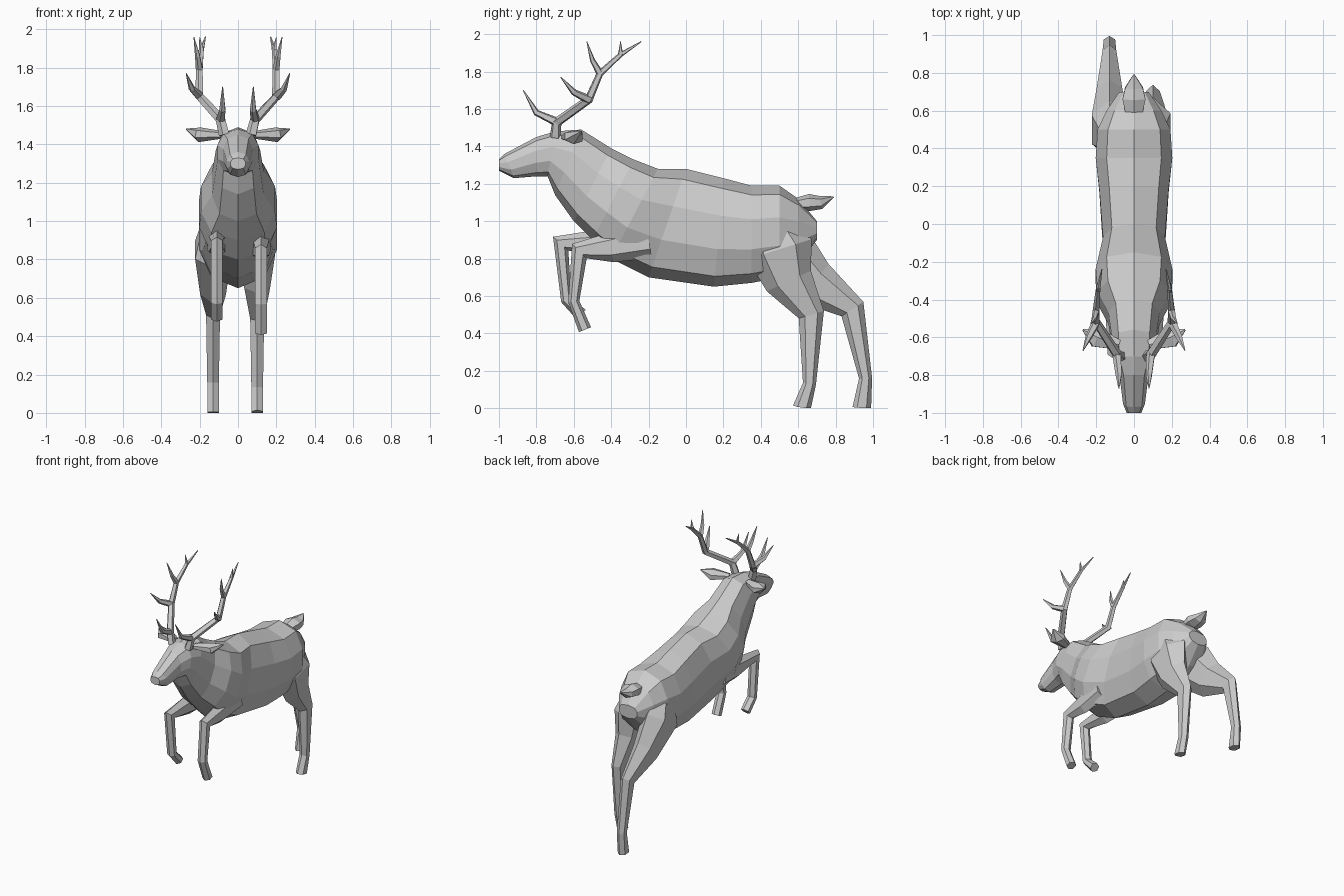
import bpy, bmesh, math
from mathutils import Vector

default_cube = bpy.data.objects.get("Cube")
if default_cube:
    bpy.data.objects.remove(default_cube)

shade = .6
grey = bpy.data.materials.new("plain grey")
grey.use_nodes = True
grey.diffuse_color = (shade, shade, shade, 1)
grey.node_tree.nodes["Principled BSDF"].inputs["Base Color"].default_value = grey.diffuse_color


def skin(bm, rings):
    """Join rings of points into a closed, flat-faced skin."""
    rows = [[bm.verts.new(point) for point in ring] for ring in rings]
    count = len(rows[0])
    for row, following in zip(rows, rows[1:]):
        for i in range(count):
            j = (i + 1) % count
            bm.faces.new((row[i], row[j], following[j], following[i]))
    bm.faces.new(reversed(rows[0]))
    bm.faces.new(rows[-1])


def tube(bm, points, widths, depths, sides=6, across=Vector((1, 0, 0))):
    """Skin a bent path; widths run along the across axis, depths at right angles."""
    points = [Vector(point) for point in points]
    last = len(points) - 1
    rings = []
    for i, (centre, width, depth) in enumerate(zip(points, widths, depths)):
        arriving = (centre - points[max(i - 1, 0)]).normalized()
        leaving = (points[min(i + 1, last)] - centre).normalized()
        along = (arriving + leaving).normalized()
        wide = (across - along * across.dot(along)).normalized()
        deep = along.cross(wide)
        ring = []
        for k in range(sides):
            angle = math.tau * (k + .5) / sides
            corner = centre + wide * width * math.cos(angle) + deep * depth * math.sin(angle)
            corner.z = max(corner.z, 0)
            ring.append(corner)
        rings.append(ring)
    skin(bm, rings)


def finish(name, bm):
    bmesh.ops.recalc_face_normals(bm, faces=bm.faces)
    mesh = bpy.data.meshes.new(name)
    bm.to_mesh(mesh)
    bm.free()
    mesh.materials.append(grey)
    part = bpy.data.objects.new(name, mesh)
    bpy.context.collection.objects.link(part)


def make_body():
    """Rounded-box sections, each given by its top (y, z), bottom (y, z) and half width."""
    head = [
        ((-1, 1.33), (-1, 1.27), .04),
        ((-.97, 1.36), (-.92, 1.23), .06),
        ((-.8, 1.45), (-.8, 1.24), .08),
        ((-.7, 1.48), (-.74, 1.24), .11),
    ]
    neck = [
        ((-.56, 1.49), (-.7, 1.14), .12),
        ((-.4, 1.39), (-.6, 1), .14),
        ((-.28, 1.33), (-.5, .9), .2),
    ]
    barrel = [
        ((-.15, 1.28), (-.4, .8), .21),
        ((0, 1.28), (-.2, .7), .17),
        ((.2, 1.23), (.15, .65), .19),
    ]
    rump = [
        ((.35, 1.19), (.35, .67), .21),
        ((.5, 1.19), (.5, .7), .2),
        ((.6, 1.12), (.6, .77), .15),
        ((.7, 1), (.7, .9), .08),
    ]
    sides = 10
    rings = []
    for top, bottom, width in head + neck + barrel + rump:
        top, bottom = Vector((0, *top)), Vector((0, *bottom))
        ring = []
        for k in range(sides):
            angle = math.tau * k / sides
            swell = math.copysign(abs(math.sin(angle)) ** .7, math.sin(angle))
            corner = top.lerp(bottom, (1 - math.cos(angle)) / 2)
            corner.x = swell * width
            ring.append(corner)
        rings.append(ring)
    bm = bmesh.new()
    skin(bm, rings)
    finish("body", bm)


def make_leg(name, x, path, depths):
    """A leg bends only in the y-z plane and is narrower than it is deep."""
    bm = bmesh.new()
    widths = [max(.035, depth * .6) for depth in depths]
    tube(bm, [(x, y, z) for y, z in path], widths, depths)
    finish(name, bm)


def make_leaf(name, points, widths, across):
    """Ears and tail are flattened, pointed leaves."""
    bm = bmesh.new()
    tube(bm, points, widths, [width * .65 for width in widths], across=across)
    finish(name, bm)


def make_antler(name, side):
    """A main beam with tines that spring from its joints, all tapering to points."""
    base, burr, elbow, fork, crown, tip = beam = [
        Vector(point) for point in (
            (.07, -.7, 1.45), (.09, -.69, 1.53), (.2, -.52, 1.65),
            (.2, -.46, 1.79), (.19, -.35, 1.89), (.17, -.24, 1.96))]
    brow_tine = [burr, Vector((.08, -.8, 1.58)), Vector((.08, -.87, 1.7))]
    middle_tine = [elbow, Vector((.24, -.6, 1.69)), Vector((.27, -.67, 1.77))]
    upper_tine = [fork, Vector((.21, -.5, 1.86)), Vector((.23, -.53, 1.96))]
    end_tine = [crown, Vector((.2, -.35, 1.96))]
    bm = bmesh.new()
    for branch, thickness in ((beam, .03), (brow_tine, .025), (middle_tine, .025),
                              (upper_tine, .02), (end_tine, .015)):
        last = len(branch) - 1
        radii = [thickness * max(.1, (1 - i / last) ** .5) for i in range(last + 1)]
        mirrored = [(point.x * side, point.y, point.z) for point in branch]
        tube(bm, mirrored, radii, radii, sides=5)
    finish(name, bm)


make_body()

# Front legs: shoulder, elbow, knee, fetlock, hoof
front_depths = (.1, .08, .055, .03, .035)
make_leg("left_front_leg", .12,
         [(-.2, .9), (-.4, .86), (-.57, .84), (-.6, .57), (-.54, .42)], front_depths)
make_leg("right_front_leg", -.11,
         [(-.25, .9), (-.43, .88), (-.67, .88), (-.64, .58), (-.56, .5)], front_depths)

# Hind legs: hip, thigh, stifle, hock, fetlock, hoof
hind_depths = (.1, .18, .13, .07, .035, .05)
make_leg("left_hind_leg", .1,
         [(.45, 1), (.5, .85), (.55, .68), (.67, .5), (.66, .13), (.62, 0)], hind_depths)
make_leg("right_hind_leg", -.13,
         [(.45, 1), (.5, .85), (.68, .67), (.89, .53), (.96, .16), (.94, 0)], hind_depths)

# Tail
make_leaf("tail", [(0, .58, 1.09), (0, .66, 1.1), (0, .72, 1.1), (0, .79, 1.13)],
          (.05, .07, .055, .005), Vector((1, 0, 0)))

# Ears and antlers on both sides
for side_name, side in (("left", 1), ("right", -1)):
    make_leaf(side_name + "_ear",
              [(.08 * side, -.64, 1.45), (.2 * side, -.6, 1.45), (.27 * side, -.56, 1.48)],
              (.03, .06, .005), Vector((0, 1, 0)))
    make_antler(side_name + "_antler", side)
